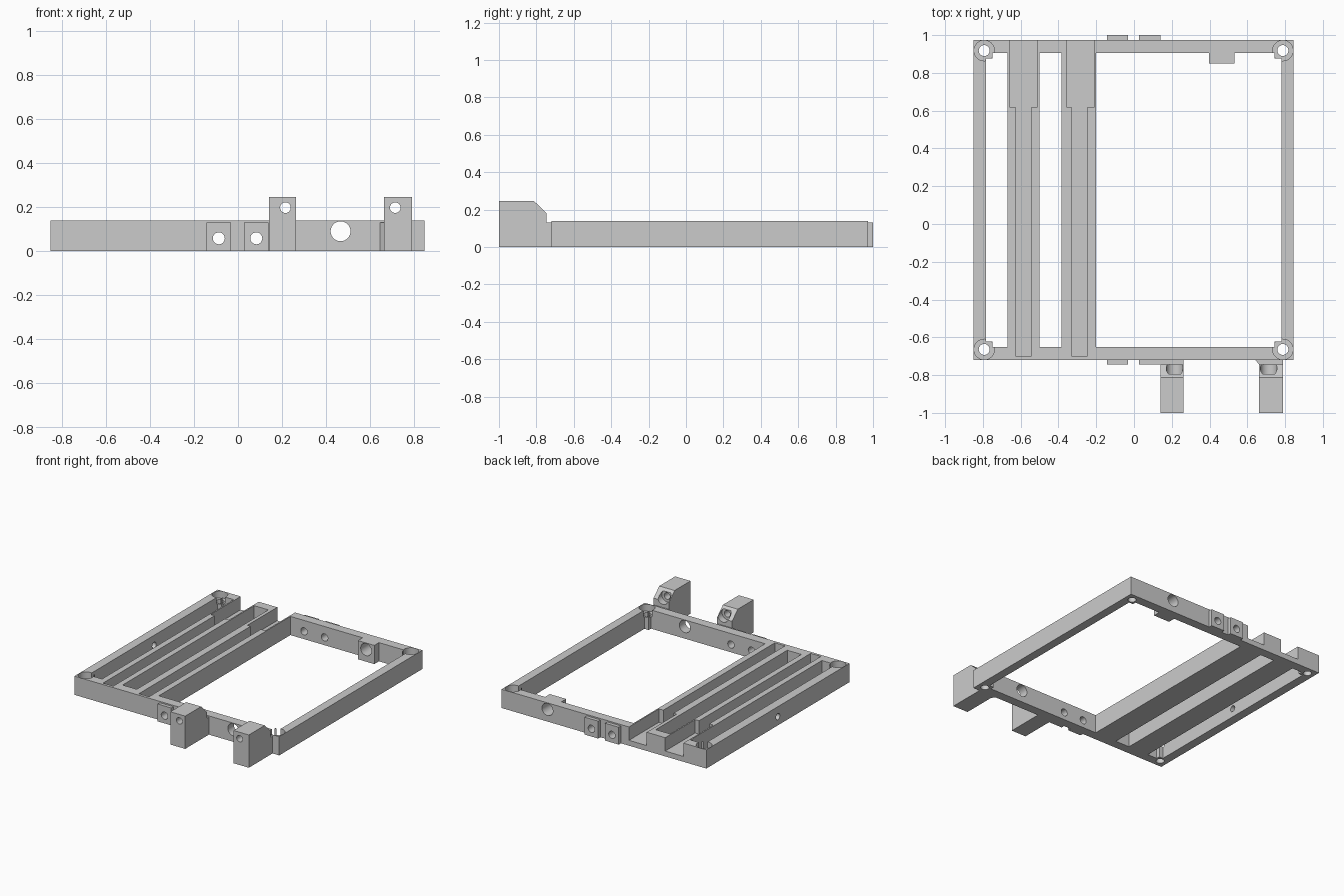
import bpy
import bmesh
from math import pi
from mathutils import Matrix, Vector

if "Cube" in bpy.data.objects:
    bpy.data.objects.remove(bpy.data.objects["Cube"], do_unlink=True)

grey = bpy.data.materials.new("plain grey")
grey.use_nodes = True
grey.diffuse_color = (0.6, 0.6, 0.6, 1)
grey.node_tree.nodes["Principled BSDF"].inputs["Base Color"].default_value = (0.6, 0.6, 0.6, 1)

parts, cutters = [], []


def finish(name, bm, group):
    bmesh.ops.recalc_face_normals(bm, faces=bm.faces)
    mesh = bpy.data.meshes.new(name)
    bm.to_mesh(mesh)
    bm.free()
    mesh.materials.append(grey)
    obj = bpy.data.objects.new(name, mesh)
    bpy.context.collection.objects.link(obj)
    obj.hide_render = group is cutters
    group.append(obj)
    return obj


def box(name, x, y, z, group=parts):
    bm = bmesh.new()
    bmesh.ops.create_cube(bm, size=1)
    for v in bm.verts:
        v.co = Vector([a[0] if c < 0 else a[1] for c, a in zip(v.co, (x, y, z))])
    return finish(name, bm, group)


def prism(name, points, offset):
    bm = bmesh.new()
    face = bm.faces.new([bm.verts.new(p) for p in points])
    grown = bmesh.ops.extrude_face_region(bm, geom=[face])["geom"]
    moved = [g for g in grown if isinstance(g, bmesh.types.BMVert)]
    bmesh.ops.translate(bm, verts=moved, vec=offset)
    return finish(name, bm, parts)


def bore(name, centre, radius, length, axis):
    turn = {"X": Matrix.Rotation(pi / 2, 4, "Y"), "Y": Matrix.Rotation(pi / 2, 4, "X"),
            "Z": Matrix.Identity(4)}[axis]
    bm = bmesh.new()
    bmesh.ops.create_cone(bm, cap_ends=True, segments=40, radius1=radius, radius2=radius,
                          depth=length, matrix=Matrix.Translation(centre) @ turn)
    return finish(name, bm, cutters)


LEFT, RIGHT, FRONT, BACK = -0.85, 0.845, -0.72, 0.974
IN_FRONT, IN_BACK = -0.65, 0.905
H, FLOOR = 0.14, 0.04
FULL = (0, H)

# Rectangular frame
box("front_wall", (LEFT, RIGHT), (FRONT, IN_FRONT), FULL)
box("back_wall", (LEFT, RIGHT), (IN_BACK, BACK), FULL)
box("right_side_wall", (LEFT, -0.783), (IN_FRONT, IN_BACK), FULL)
box("left_side_wall", (0.78, RIGHT), (IN_FRONT, IN_BACK), FULL)

# Channel rails with narrow grooves that widen and open at the back
for i, (rail, narrow, wide) in enumerate((
        ((-0.67, -0.5), (-0.627, -0.542), (-0.66, -0.51)),
        ((-0.383, -0.2), (-0.33, -0.246), (-0.357, -0.21)))):
    box(f"channel_rail_{i + 1}", rail, (IN_FRONT, IN_BACK), FULL)
    box("narrow_groove", narrow, (-0.70, 0.63), (FLOOR, 0.3), cutters)
    box("wide_groove", wide, (0.62, 1.1), (FLOOR, 0.3), cutters)

# Corner bosses with counterbored screw holes
for side, x, inner in (("right", -0.793, (-0.783, -0.75)), ("left", 0.788, (0.745, 0.78))):
    box(f"front_{side}_boss", inner, (IN_FRONT, -0.622), FULL)
    box(f"back_{side}_boss", inner, (0.877, IN_BACK), FULL)
    for y in (-0.664, 0.918):
        bore("corner_counterbore", (x, y, H + 0.05), 0.054, 0.2, "Z")
        bore("corner_screw_hole", (x, y, 0.07), 0.029, 0.4, "Z")

# Mounting pads on front and back, drilled through
for i, x in enumerate((-0.087, 0.083)):
    span = (x - 0.056, x + 0.056)
    box(f"front_pad_{i + 1}", span, (-0.745, FRONT), (0, 0.13))
    box(f"back_pad_{i + 1}", span, (BACK, 1.0), (0, 0.13))
    bore("pad_hole", (x, 0, 0.058), 0.027, 2.4, "Y")

# Thick block and large aligned hole
box("back_inner_block", (0.397, 0.533), (0.85, IN_BACK), FULL)
bore("large_hole", (0.465, 0, 0.09), 0.045, 2.4, "Y")
bore("side_hole", (LEFT, 0.127, 0.065), 0.023, 0.2, "X")

# Raised front lugs with sloped backs and nut pockets
profile = ((-1, 0), (FRONT, 0), (FRONT, 0.13), (-0.745, 0.13),
           (-0.745, 0.18), (-0.812, 0.245), (-1, 0.245))
for i, (x0, x1, hole) in enumerate(((0.14, 0.263, 0.215), (0.663, 0.79, 0.713))):
    prism(f"front_lug_{i + 1}", [(x0, y, z) for y, z in profile], (x1 - x0, 0, 0))
    bore("lug_hole", (hole, -0.9, 0.197), 0.024, 0.4, "Y")
    bore("lug_pocket", (hole, -0.72, 0.197), 0.044, 0.15, "Y")
prism("lug_fillet", [(0.643, FRONT, 0), (0.663, FRONT, 0), (0.663, -0.745, 0)], (0, 0, 0.13))


def bounds(obj):
    axes = list(zip(*(v.co for v in obj.data.vertices)))
    return [(min(a), max(a)) for a in axes]


# Cut every part with the cutters that reach it
for part in parts:
    reach = bounds(part)
    bpy.context.view_layer.objects.active = part
    for cutter in cutters:
        if all(a[0] < b[1] and b[0] < a[1] for a, b in zip(reach, bounds(cutter))):
            mod = part.modifiers.new("cut", "BOOLEAN")
            mod.operation = "DIFFERENCE"
            mod.solver = "EXACT"
            mod.object = cutter
            bpy.ops.object.modifier_apply(modifier=mod.name)
for cutter in cutters:
    bpy.data.objects.remove(cutter, do_unlink=True)

# Smooth bores, crisp edges
bpy.ops.object.select_all(action="DESELECT")
for part in parts:
    part.select_set(True)
bpy.ops.object.shade_smooth_by_angle(angle=pi / 6)
